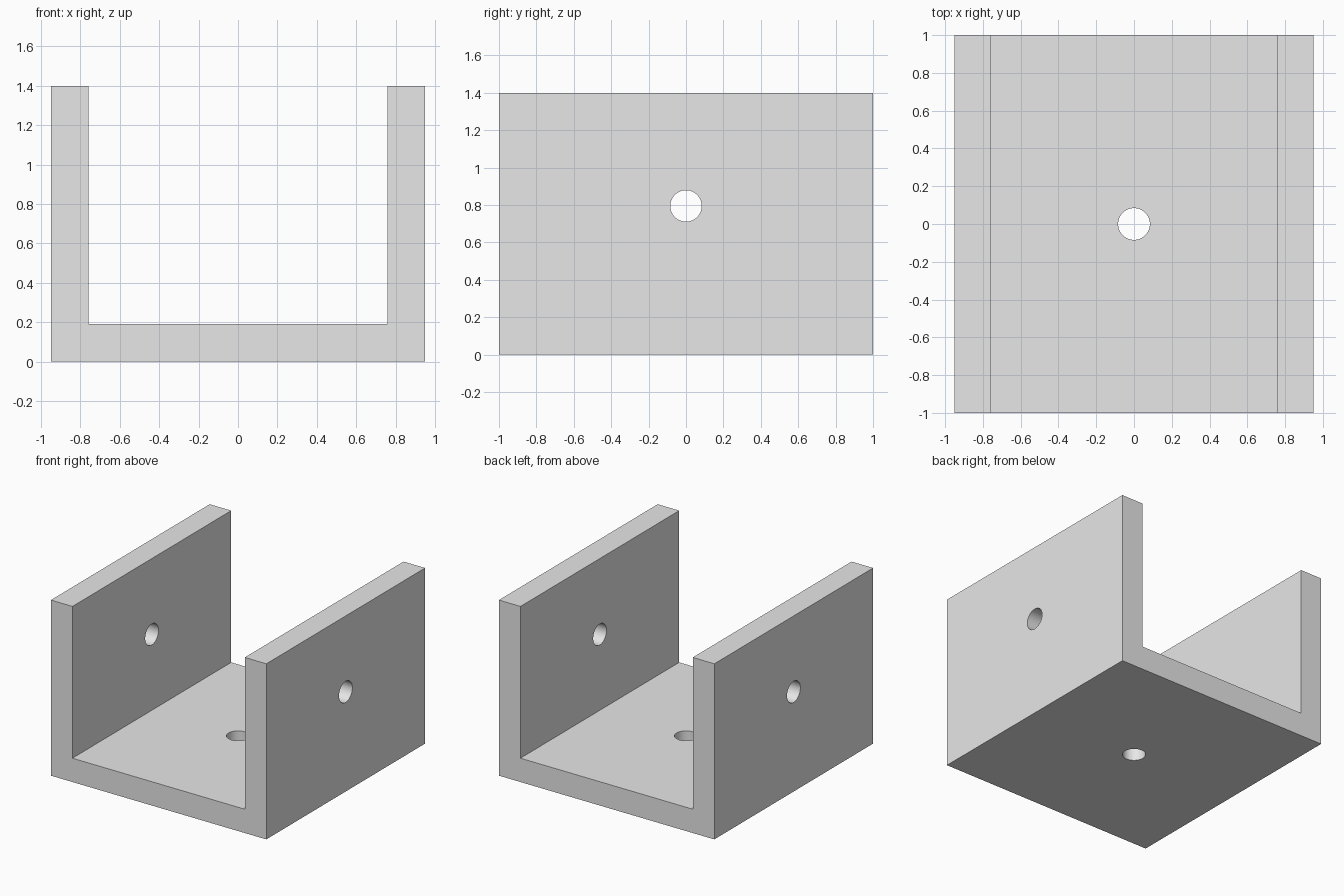
import bpy
import bmesh
from math import pi, radians

cube = bpy.data.objects.get("Cube")
if cube:
    bpy.data.objects.remove(cube, do_unlink=True)

HALF_WIDTH, HALF_DEPTH, HEIGHT, THICK = 0.95, 1.0, 1.4, 0.19
HOLE_RADIUS, SIDE_HOLE_Z = 0.084, 0.795
INNER = HALF_WIDTH - THICK

grey = bpy.data.materials.new("light_grey")
grey.use_nodes = True
grey.diffuse_color = (0.8, 0.8, 0.8, 1)
grey.node_tree.nodes["Principled BSDF"].inputs["Base Color"].default_value = (0.8, 0.8, 0.8, 1)

# U-shaped channel: half profile mirrored, then extruded front to back
half = [(HALF_WIDTH, 0), (HALF_WIDTH, HEIGHT), (INNER, HEIGHT), (INNER, THICK)]
profile = half + [(-x, z) for x, z in reversed(half)]
bm = bmesh.new()
face = bm.faces.new([bm.verts.new((x, -HALF_DEPTH, z)) for x, z in profile])
extruded = bmesh.ops.extrude_face_region(bm, geom=[face])["geom"]
bmesh.ops.translate(bm, vec=(0, 2 * HALF_DEPTH, 0),
                    verts=[v for v in extruded if isinstance(v, bmesh.types.BMVert)])
bmesh.ops.recalc_face_normals(bm, faces=bm.faces[:])
mesh = bpy.data.meshes.new("channel_bracket")
bm.to_mesh(mesh)
bm.free()
mesh.materials.append(grey)
bracket = bpy.data.objects.new("channel_bracket", mesh)
bpy.context.collection.objects.link(bracket)


def drill(name, location, rotation, depth):
    """Cut a round hole through the bracket."""
    bpy.ops.mesh.primitive_cylinder_add(vertices=48, radius=HOLE_RADIUS, depth=depth,
                                        location=location, rotation=rotation)
    cutter = bpy.context.object
    cutter.name = name
    cutter.hide_render = True
    cutter.data.materials.append(grey)
    bpy.ops.object.select_all(action="DESELECT")
    bracket.select_set(True)
    bpy.context.view_layer.objects.active = bracket
    cut = bracket.modifiers.new(name, "BOOLEAN")
    cut.operation = "DIFFERENCE"
    cut.solver = "EXACT"
    cut.object = cutter
    bpy.ops.object.modifier_apply(modifier=cut.name)
    bpy.data.objects.remove(cutter, do_unlink=True)


# One bore through both walls, one through the floor
drill("wall_holes", (0, 0, SIDE_HOLE_Z), (0, pi / 2, 0), 3 * HALF_WIDTH)
drill("floor_hole", (0, 0, THICK / 2), (0, 0, 0), 3 * THICK)

bpy.ops.object.shade_smooth_by_angle(angle=radians(30))
